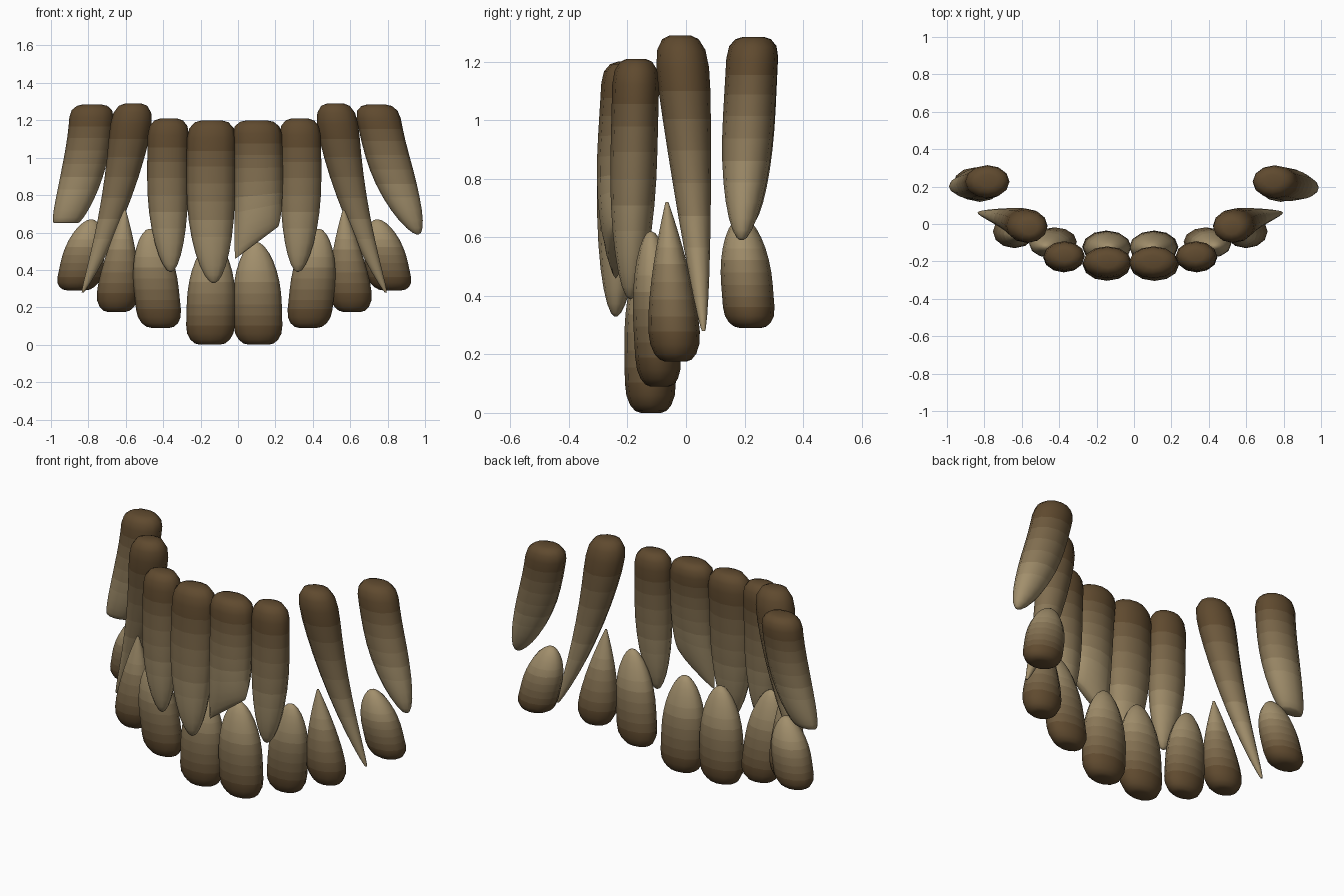
import bpy, bmesh, math
from mathutils import Vector

if "Cube" in bpy.data.objects:
    bpy.data.objects.remove(bpy.data.objects["Cube"])

SIDES, RINGS, SHADES = 12, 15, 8
DARK, LIGHT = Vector((0.115, 0.068, 0.028)), Vector((0.36, 0.275, 0.15))
SHIFT = -0.02   # the whole arch sits slightly off centre

# brown-to-ivory shades
mats = []
for i in range(SHADES):
    m = bpy.data.materials.new(f"enamel_{i}")
    m.diffuse_color = (*DARK.lerp(LIGHT, i / (SHADES - 1)), 1)
    m.use_nodes = True
    m.node_tree.nodes["Principled BSDF"].inputs["Base Color"].default_value = m.diffuse_color
    mats.append(m)

# taper styles: (where taper starts, inner power, outer power)
ROUND, FANG, THIN = (.4, 2, .6), (.16, 1.1, .75), (.2, 1.5, 1)


def tooth(name, start, end, w, d, style, bow=0, cap=.15, tip=(.05, .06), shear=0):
    """Loft of oval rings: domed blunt end, tapering along a bowed axis to a tip."""
    t0, p, q = style
    start, end = Vector(start), Vector(end)
    bm = bmesh.new()
    rings, ts = [], []
    for i in range(RINGS):
        t = (1 - math.cos(math.pi * i / (RINGS - 1))) / 2
        ts.append(t)
        dome = .4 + .6 * math.sqrt(1 - max(0, 1 - t / cap) ** 2)
        taper = (1 - max(0, (t - t0) / (1 - t0)) ** p) ** q
        rx, ry = (r * dome * (e + (1 - e) * taper) for r, e in zip((w, d), tip))
        c = start.lerp(end, t)
        c.x += bow * 4 * t * (1 - t)
        ring = []
        for k in range(SIDES):
            a = 2 * math.pi * k / SIDES
            x = rx * math.cos(a)
            ring.append(bm.verts.new((c.x + x, c.y + ry * math.sin(a), c.z + shear * t ** 4 * x)))
        rings.append(ring)
    # walls, coloured from dark blunt end to pale tip
    for i, (lo, hi) in enumerate(zip(rings, rings[1:])):
        s = min(1, max(0, ((ts[i] + ts[i + 1]) / 2 - .15) / .65))
        for k in range(SIDES):
            n = (k + 1) % SIDES
            f = bm.faces.new((lo[k], lo[n], hi[n], hi[k]))
            f.material_index = round(s * (SHADES - 1))
    bm.faces.new(rings[0])
    bm.faces.new(rings[-1]).material_index = SHADES - 1
    bmesh.ops.recalc_face_normals(bm, faces=bm.faces)
    me = bpy.data.meshes.new(name)
    bm.to_mesh(me)
    bm.free()
    for m in mats:
        me.materials.append(m)
    ob = bpy.data.objects.new(name, me)
    bpy.context.collection.objects.link(ob)
    bpy.ops.object.select_all(action='DESELECT')
    ob.select_set(True)
    bpy.context.view_layer.objects.active = ob
    bpy.ops.object.shade_smooth_by_angle(angle=math.radians(50))


# name, blunt end, tip, half width, half depth, taper, bow
PAIRS = [
    ("upper_central", (.12, -.20, 1.20), (.11, -.24, .33), .13, .085, ROUND, .01),
    ("upper_lateral", (.35, -.17, 1.21), (.34, -.19, .39), .11, .08, ROUND, .01),
    ("upper_canine", (.54, -.02, 1.29), (.81, .06, .28), .11, .09, FANG, -.045),
    ("upper_premolar", (.76, .23, 1.285), (.98, .19, .59), .118, .088, ROUND, -.03),
    ("lower_central", (.13, -.12, 0), (.115, -.13, .55), .13, .087, ROUND, 0),
    ("lower_lateral", (.395, -.09, .09), (.45, -.12, .62), .12, .078, ROUND, 0),
    ("lower_canine", (.63, -.035, .175), (.585, -.065, .72), .113, .088, THIN, 0),
    ("lower_premolar", (.845, .22, .29), (.765, .19, .67), .115, .088, ROUND, 0),
]
# broken tips on two of the teeth
BROKEN = {
    "upper_central_right": dict(end=(.10, -.24, .545), tip=(.88, .2), shear=.75),
    "upper_premolar_left": dict(end=(-.92, .20, .65), tip=(.55, .35)),
}

for base, start, end, w, d, style, bow in PAIRS:
    for side, label in ((-1, "left"), (1, "right")):
        a, b = ((side * x + SHIFT, y, z) for x, y, z in (start, end))
        args = dict(start=a, end=b, w=w, d=d, style=style, bow=side * bow)
        args["cap"] = .1 if base.startswith("upper") else .18
        name = f"{base}_{label}"
        args.update(BROKEN.get(name, {}))
        tooth(name, **args)
